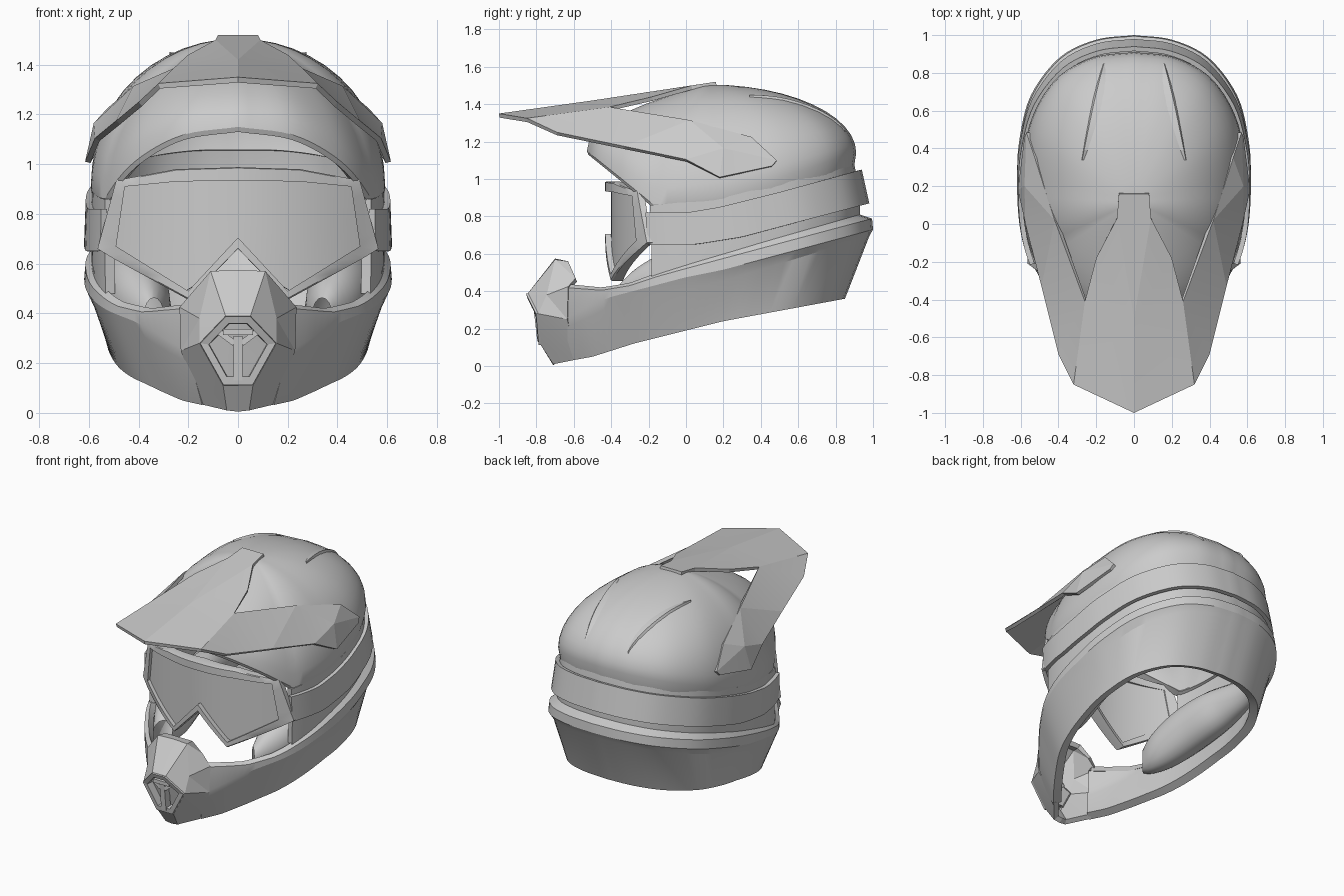
import bpy, bmesh, math
from mathutils import Vector
from mathutils.bvhtree import BVHTree

if "Cube" in bpy.data.objects:
    bpy.data.objects.remove(bpy.data.objects["Cube"])


def lerp(tab, v):
    if v <= tab[0][0]:
        return tab[0][1]
    for (a, p), (b, q) in zip(tab, tab[1:]):
        if v <= b:
            return p + (q - p) * (v - a) / (b - a)
    return tab[-1][1]


def smooth_path(pts, n=5):
    P = [Vector(p) for p in pts]
    P = [P[0] * 2 - P[1]] + P + [P[-1] * 2 - P[-2]]
    out = []
    for i in range(1, len(P) - 2):
        a, b, c, d = P[i - 1:i + 3]
        for k in range(n):
            t = k / n
            out.append(0.5 * (2 * b + (c - a) * t + (2 * a - 5 * b + 4 * c - d) * t * t
                              + (3 * b - a - 3 * c + d) * t ** 3))
    return out + [P[-2]]


def straight_path(pts, n=5):
    P = [Vector(p) for p in pts]
    return [a.lerp(b, k / n) for a, b in zip(P, P[1:]) for k in range(n)] + [P[-1]]


def make(name, verts, faces, thick=0, angle=28, mirror=True):
    me = bpy.data.meshes.new(name)
    me.from_pydata([tuple(v) for v in verts], [], faces)
    bm = bmesh.new()
    bm.from_mesh(me)
    bmesh.ops.remove_doubles(bm, verts=bm.verts, dist=0.0005)
    bmesh.ops.recalc_face_normals(bm, faces=bm.faces)
    mid = Vector((0, 0.12, 0.7))
    if sum(f.calc_area() * f.normal.dot(f.calc_center_median() - mid) for f in bm.faces) < 0:
        bmesh.ops.reverse_faces(bm, faces=bm.faces)
    bm.to_mesh(me)
    bm.free()
    ob = bpy.data.objects.new(name, me)
    bpy.context.collection.objects.link(ob)
    bpy.ops.object.select_all(action='DESELECT')
    ob.select_set(True)
    bpy.context.view_layer.objects.active = ob
    if mirror:
        ob.modifiers.new("mirror", 'MIRROR')
        bpy.ops.object.modifier_apply(modifier="mirror")
    if thick:
        s = ob.modifiers.new("solid", 'SOLIDIFY')
        s.thickness, s.offset = thick, -1
        bpy.ops.object.modifier_apply(modifier="solid")
    bpy.ops.object.shade_smooth_by_angle(angle=math.radians(angle))
    return ob


def loft(name, rows, thick=0, angle=28, close=False):
    n, m = len(rows[0]), len(rows)
    verts = [p for r in rows for p in r]
    faces = [(j * n + i, j * n + i + 1, (j + 1) % m * n + i + 1, (j + 1) % m * n + i)
             for j in range(m if close else m - 1) for i in range(n - 1)]
    return make(name, verts, faces, thick, angle)


# Plan outline of the shell, half, chin to nape
OUT = smooth_path([(.2, -.66), (.31, -.54), (.44, -.37), (.54, -.2), (.595, 0), (.613, .25),
                   (.6, .45), (.54, .68), (.39, .88), (.2, .975), (0, 1)])


def row(sf, sb, yf, yb, ztab, start=-1):
    r = []
    for x, y in OUT:
        if y < start:
            continue
        k = (y + .66) / 1.66
        yy = yf + (yb - yf) * k
        r.append((x * (sf + (sb - sf) * k), yy, lerp(ztab, yy)))
    return r


# Lower shell with chin bar and ridge
BOT = [(-.72, .01), (-.5, .05), (-.28, .12), (.2, .24), (.85, .36)]
loft("lower_shell", [
    row(.72, .94, -.60, .85, BOT),
    row(.95, .965, -.655, .98, [(-.65, .2), (-.5, .27), (-.4, .32), (.2, .455), (1, .7)]),
    row(1, 1.015, -.66, 1, [(-.65, .25), (-.5, .33), (-.4, .37), (0, .475), (.2, .515), (1, .73)]),
    row(1, 1, -.66, .995, [(-.65, .42), (-.45, .405), (-.3, .43), (-.15, .48), (.05, .535), (1, .79)]),
    row(.95, .96, -.63, .93, [(-.65, .44), (-.45, .42), (-.3, .445), (-.15, .5), (.05, .56), (.93, .81)]),
], .055, 20)

# Side shell behind the strap
loft("middle_shell", [
    row(.96, .96, -.66, .93, [(-.17, .48), (.05, .54), (.93, .79)], -.17),
    row(.97, .96, -.66, .93, [(-.17, .66), (.05, .69), (.93, .92)], -.17),
    row(.97, .95, -.66, .90, [(-.17, .86), (.2, .9), (.9, 1.08)], -.17)], .04)

# Goggle strap
loft("goggle_strap", [
    row(1.04, .985, -.66, .98, [(-.2, .65), (.05, .65), (.3, .69), (.6, .77), (.98, .87)], -.23),
    row(1.04, .965, -.66, .94, [(-.2, .82), (0, .82), (.18, .85), (.5, .93), (.94, 1.05)], -.23)], .025)

# Dome with brow edge and swept crease
EDGE = smooth_path([(0, -.53), (.22, -.49), (.39, -.38), (.5, -.24), (.57, -.06), (.592, .2),
                    (.555, .52), (.42, .76), (.22, .88), (0, .91)])
ZE = [(-.53, 1.15), (-.38, 1.03), (-.17, .86), (.2, .91), (.91, 1.14)]
ZL = [(-.53, 1.13), (-.38, 1.01), (-.17, .84), (.2, .865), (.9, 1.05)]
TOP = 1.505


def dome_row(th):
    r = []
    for x, y in EDGE:
        z = lerp(ZE, y)
        e = 1 + .9 * (max(0, .12 - y) / .65) ** 2
        c = max(0, math.cos(th)) ** e
        r.append((x * c, .12 + (y - .12) * c, z + (TOP - z) * math.sin(th)))
    return r


rows = [[(x * .98, y * .985, lerp(ZL, y)) for x, y in EDGE]]
rows += [dome_row(math.pi / 2 * i / 12) for i in range(13)]
dome = loft("dome", rows, .05)

# Raised ridges over the crown
tree = BVHTree.FromPolygons([v.co for v in dome.data.vertices],
                            [p.vertices[:] for p in dome.data.polygons])


def on_dome(x, y, h):
    hit = tree.ray_cast(Vector((x, y, 3)), Vector((0, 0, -1)))[0]
    return hit + Vector((0, 0, h))


line = smooth_path([(.16, .85), (.21, .65), (.275, .34)], 6)
loft("crown_ridge", [[on_dome(x + dx * math.sin(math.pi * (i + 1) / (len(line) + 1)), y, h)
                      for i, (x, y) in enumerate(line)]
                     for dx, h in ((-.05, -.002), (0, .012), (.012, -.004))], 0, 15)

# Peak visor with two side arms
V = [(0, -1, 1.35), (.32, -.85, 1.325), (.40, -.69, 1.25), (.49, -.33, 1.175), (.575, 0, 1.105),
     (.615, .18, 1.01), (.58, .46, 1.07), (.57, .485, 1.10), (.525, .35, 1.225), (.42, .02, 1.315),
     (.26, -.41, 1.385), (.2, -.18, 1.44), (.09, .03, 1.5), (.08, .16, 1.52), (0, .16, 1.52),
     (0, -.5, 1.42), (.58, .2, 1.165)]
F = [(0, 1, 15), (1, 10, 15), (1, 2, 10), (2, 3, 10), (3, 9, 10), (3, 4, 9), (4, 16, 9), (4, 5, 16),
     (5, 6, 16), (6, 7, 16), (7, 8, 16), (8, 9, 16), (15, 10, 11), (15, 11, 12), (15, 12, 14), (12, 13, 14)]
make("peak_visor", V, F, .022, 8)


# Goggles: outer frame ring and curved lens
def curve_y(x):
    return -.42 + .20 * (x / .55) ** 2


outer = straight_path([(0, .988), (.25, .98), (.49, .935), (.565, .66), (.5, .62), (.2, .455), (0, .66)], 5)
inner = straight_path([(0, .935), (.25, .93), (.455, .91), (.49, .67), (.45, .645), (.2, .49), (0, .705)], 5)
ring = lambda pts, dy, s=1: [(x * s, curve_y(x) + dy * (1 - x), .75 + (z - .75) * s) for x, z in pts]
loft("goggle_frame", [ring(inner, .06), ring(outer, .07), ring(outer, .0), ring(outer, -.012, .985),
                      ring(inner, -.012), ring(inner, .03)], 0, 25, close=True)
xs = [.49 * i / 14 for i in range(15)]
ztop = [(0, .94), (.25, .935), (.455, .915), (.49, .68)]
zbot = [(0, .70), (.2, .485), (.45, .64), (.49, .67)]
loft("goggle_lens", [[(x, curve_y(x) + .02, lerp(zbot, x) + (lerp(ztop, x) - lerp(zbot, x)) * k)
                      for x in xs] for k in (0, .5, 1)], .01)

# Faceted mouth piece blending into the chin bar
S = [(0, -.7, .575), (.11, -.7, .57), (0, -.845, .39), (.05, -.845, .39), (.155, -.79, .28),
     (.06, -.775, .11), (0, -.775, .11), (.045, -.71, .01), (0, -.71, .005), (.235, -.63, .425),
     (.23, -.635, .25), (.15, -.585, .035), (.155, -.745, .38), (.1, -.63, .56), (0, -.63, .56), (.15, -.59, .47)]
make("mouth_piece", S, [(0, 1, 3, 2), (1, 12, 3), (3, 12, 4), (1, 15, 9, 12), (12, 9, 10), (12, 10, 4),
                        (4, 10, 11), (4, 11, 5), (5, 11, 7), (5, 7, 8, 6), (0, 14, 13, 1), (1, 13, 15)], .035, 12)

# Mouth vent: frame, back plate and bars
gr = [(0, -.845, .39), (.05, -.845, .39), (.155, -.79, .28), (.06, -.775, .11), (0, -.775, .11)]
inset = lambda s, dy: [(x * s, -.8 + (y + .8) * s + dy, .26 + (z - .26) * s) for x, y, z in gr]
loft("vent_frame", [inset(1, .01), inset(.98, -.012), inset(.76, -.012), inset(.74, .05)], 0, 10)
make("vent_plate", inset(.8, .045), [(0, 1, 2, 3, 4)])


def bar(name, a, b, w, mirror):
    a, b = Vector(a), Vector(b)
    d = (b - a).normalized()
    s, f = d.cross(Vector((0, 1, 0))) * w, Vector((0, .025, 0))
    v = [p + i * s + j * f for p in (a, b) for i, j in ((-1, -1), (1, -1), (1, 1), (-1, 1))]
    make(name, v, [(0, 1, 2, 3), (4, 5, 6, 7)] + [(i, (i + 1) % 4, (i + 1) % 4 + 4, i + 4) for i in range(4)],
         0, 20, mirror)


bar("vent_bar_middle", (0, -.77, .13), (0, -.79, .31), .018, False)
bar("vent_bar_slanted", (.015, -.785, .28), (.075, -.785, .325), .012, True)
bar("vent_bar_top", (-.06, -.8, .325), (.06, -.8, .325), .012, False)

# Cheek and neck padding roll
path = [p for p in OUT if -.42 < p.y < .82]
pad = []
for i, (x, y) in enumerate(path):
    t = i / (len(path) - 1)
    r = max(.02, math.sin(math.pi * (.05 + .92 * t ** .8)) ** .5) * (1 - .3 * t)
    nrm = Vector((x, (y - .25) * .7)).normalized()
    c = Vector((x, y)) - nrm * (.06 + .14 * r)
    zc = .39 + .15 * t + .05 * math.sin(math.pi * t)
    pad.append([(c.x + nrm.x * .15 * r * math.cos(a), c.y + nrm.y * .15 * r * math.cos(a),
                 zc + .185 * r * math.sin(a)) for a in [math.tau * k / 16 for k in range(17)]])
loft("cheek_padding", pad, 0, 60)
